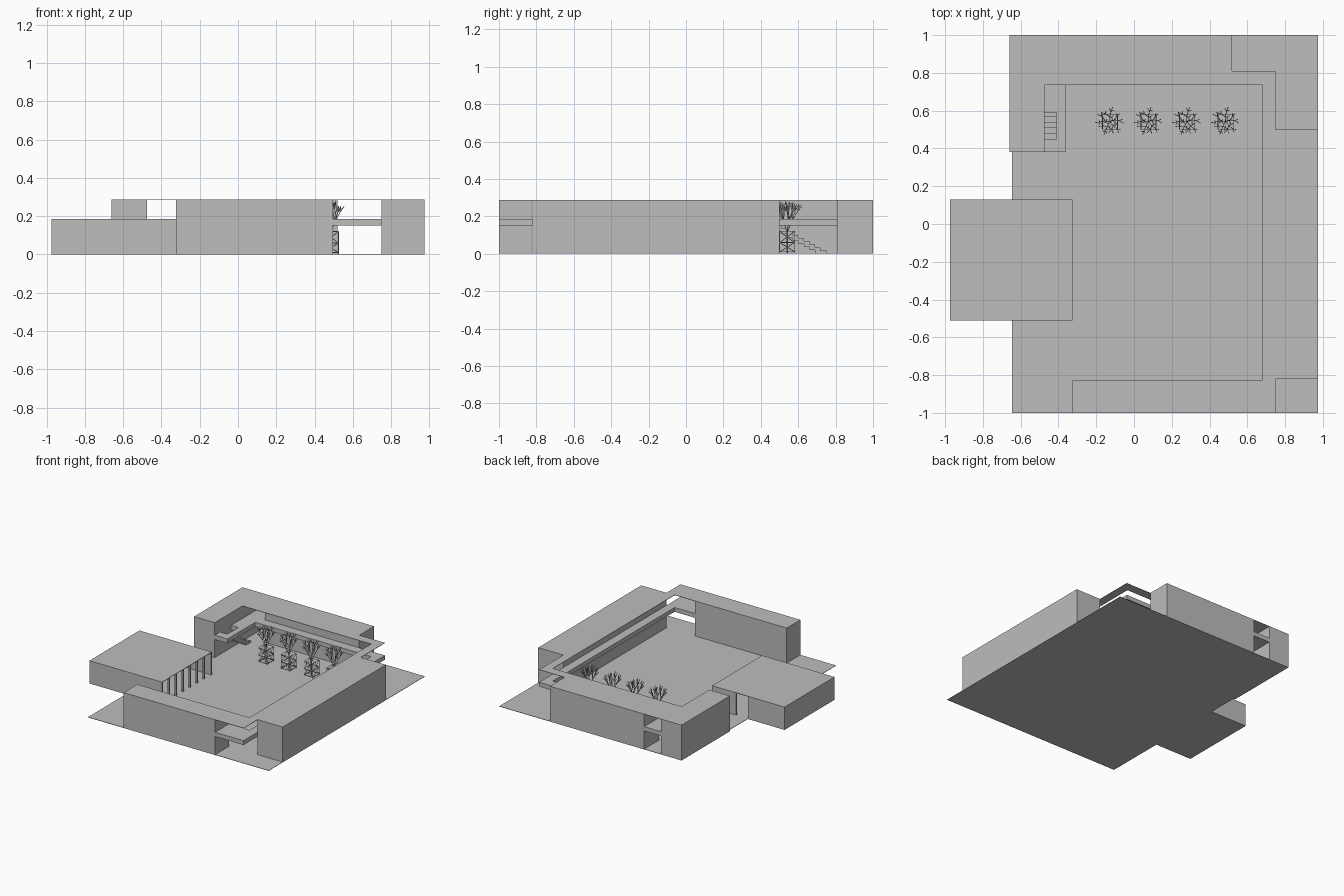
import bpy, bmesh, math, random
from mathutils import Vector

if "Cube" in bpy.data.objects:
    bpy.data.objects.remove(bpy.data.objects["Cube"], do_unlink=True)

grey = bpy.data.materials.new("plain_grey")
grey.use_nodes = True
grey.diffuse_color = (0.51, 0.51, 0.51, 1)
grey.node_tree.nodes["Principled BSDF"].inputs["Base Color"].default_value = (0.51, 0.51, 0.51, 1)


def link(name, data):
    ob = bpy.data.objects.new(name, data)
    data.materials.append(grey)
    bpy.context.collection.objects.link(ob)
    return ob


def prism(name, outline, z0, z1):
    """Extrude a flat plan outline between two heights."""
    bm = bmesh.new()
    face = bm.faces.new([bm.verts.new((x, y, z0)) for x, y in outline])
    top = bmesh.ops.extrude_face_region(bm, geom=[face])["geom"]
    for v in top:
        if isinstance(v, bmesh.types.BMVert):
            v.co.z = z1
    bmesh.ops.recalc_face_normals(bm, faces=bm.faces)
    me = bpy.data.meshes.new(name)
    bm.to_mesh(me)
    bm.free()
    return link(name, me)


def box(name, x0, x1, y0, y1, z0, z1):
    return prism(name, [(x0, y0), (x1, y0), (x1, y1), (x0, y1)], z0, z1)


def rods(name, paths, radius):
    """Thin square rods along straight or bent paths."""
    cu = bpy.data.curves.new(name, "CURVE")
    cu.dimensions = "3D"
    cu.bevel_depth = radius
    cu.bevel_resolution = 0
    cu.use_fill_caps = True
    for path in paths:
        sp = cu.splines.new("POLY")
        sp.points.add(len(path) - 1)
        for p, co in zip(sp.points, path):
            p.co = (*co, 1)
    return link(name, cu)


ROOF, DECK, SOFFIT = 0.285, 0.185, 0.15

# Ground sheet with the pavilion floor
prism("ground", [(-.645, -1), (.975, -1), (.975, 1), (-.66, 1), (-.66, .38), (-.645, .38),
                 (-.645, .13), (-.975, .13), (-.975, -.51), (-.645, -.51)], 0, .003)

# Solid building wings around the courtyard
box("front_wing", -.325, .495, -1, -.825, 0, ROOF)
box("left_wing", .75, .975, -.82, .5, 0, ROOF)
box("back_wing", -.325, .52, .81, 1, 0, ROOF)
box("right_wing", -.66, -.475, .38, 1, 0, ROOF)

# Thin continuous roof sheet
prism("roof", [(-.325, -1), (.75, -1), (.75, -.82), (.975, -.82), (.975, .5), (.75, .5),
               (.75, .81), (.52, .81), (.52, 1), (-.66, 1), (-.66, .38), (-.475, .38),
               (-.475, .735), (.68, .735), (.68, -.825), (-.325, -.825)], ROOF - .001, ROOF + .002)

# Upper gallery with a stair opening
prism("gallery", [(.495, -1), (.75, -1), (.75, .81), (-.325, .81), (-.325, 1), (-.475, 1),
                  (-.475, .59), (-.41, .59), (-.41, .45), (-.475, .45), (-.475, .38),
                  (-.36, .38), (-.36, .735), (.68, .735), (.68, -.825), (.495, -.825)], SOFFIT, DECK)

# Stair descending below the gallery
STEPS = 10
for i in range(STEPS):
    y = .45 + i * .03
    z = DECK * (1 - (i + 1) / (STEPS + 1))
    box("stair_step", -.475, -.41, y, y + .03, max(z - .03, 0), z)

# Low pavilion: closed room, thin walls, roof and a row of posts
box("pavilion_room", -.975, -.645, -.51, .13, 0, DECK)
box("pavilion_front_wall", -.645, -.325, -.51, -.5, 0, DECK)
box("pavilion_back_wall", -.54, -.325, .12, .13, 0, DECK)
box("pavilion_roof", -.645, -.325, -.51, .13, DECK - .004, DECK)
for i in range(8):
    y = -.503 + i * .0895
    box("pavilion_post", -.337, -.325, y - .006, y + .006, 0, DECK - .004)


# Trees inside braced guards
def grow(paths, rng, start, direction, length, depth):
    end = start + direction * length
    paths.append([start, end])
    if depth == 0 or end.z > .29:
        return
    turn = rng.uniform(0, math.tau)
    for k in range(3):
        a = turn + k * math.tau / 3
        side = Vector((math.cos(a), math.sin(a), 0))
        d = (direction + side * .45 + Vector((0, 0, .25))).normalized()
        grow(paths, rng, end, d, length * rng.uniform(.6, .8), depth - 1)


def guard_paths(cx, cy, half, height):
    paths = []
    corners = [(cx - half, cy - half), (cx + half, cy - half), (cx + half, cy + half), (cx - half, cy + half)]
    for i, a in enumerate(corners):
        b = corners[(i + 1) % 4]
        paths.append([(*a, 0), (*a, height)])
        for z in (.01, height / 2, height):
            paths.append([(*a, z), (*b, z)])
        for z0, z1 in ((.01, height / 2), (height / 2, height)):
            paths.append([(*a, z0), (*b, z1)])
            paths.append([(*a, z1), (*b, z0)])
    return paths


for i in range(4):
    cx, cy = -.127 + i * .204, .541
    rods("tree_guard", guard_paths(cx, cy, .04, .12), .002)
    rng = random.Random(4)
    branches = []
    base = Vector((cx, cy, .11))
    for k in range(5):
        a = k * math.tau / 5 + .4
        d = Vector((math.cos(a) * .38, math.sin(a) * .38, 1)).normalized()
        grow(branches, rng, base, d, .075, 2)
    rods("tree_trunk", [[(cx, cy, 0), base]], .005)
    rods("tree_branches", branches, .0018)
